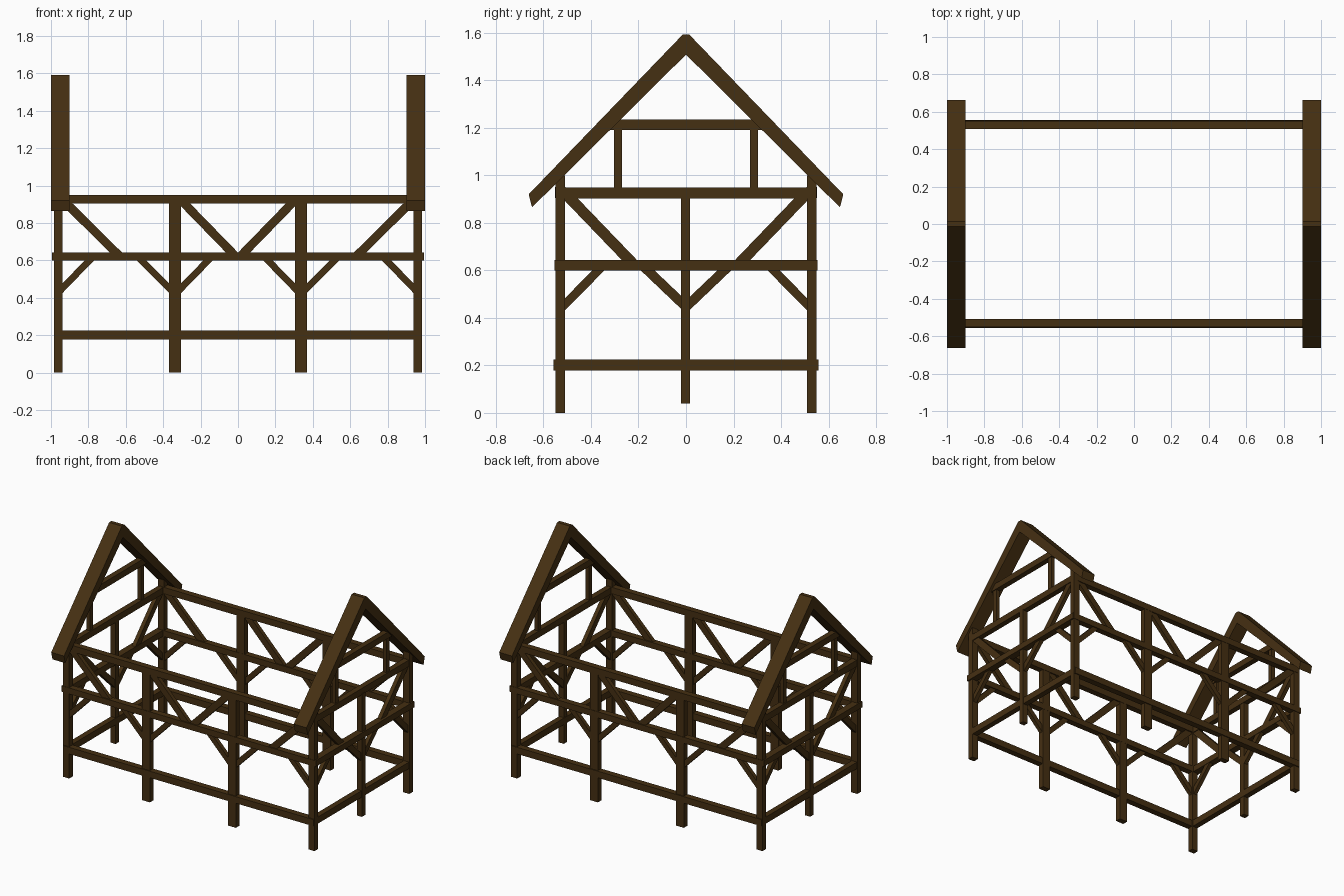
import bpy, bmesh, math

if "Cube" in bpy.data.objects:
    bpy.data.objects.remove(bpy.data.objects["Cube"])

oak = bpy.data.materials.new("dark_oak")
oak.diffuse_color = (0.060, 0.029, 0.006, 1)
oak.use_nodes = True
oak.node_tree.nodes["Principled BSDF"].inputs["Base Color"].default_value = oak.diffuse_color


def prism(name, pts, axis, lo, hi):
    """Extrude a (u, z) outline along x (u = y) or along y (u = x)."""
    bm = bmesh.new()
    rings = []
    for d in (lo, hi):
        rings.append([bm.verts.new((d, u, z) if axis == "x" else (u, d, z)) for u, z in pts])
    a, b = rings
    n = len(pts)
    bm.faces.new(a)
    bm.faces.new(b[::-1])
    for i in range(n):
        bm.faces.new((a[i], b[i], b[(i + 1) % n], a[(i + 1) % n]))
    bmesh.ops.recalc_face_normals(bm, faces=bm.faces)
    me = bpy.data.meshes.new(name)
    bm.to_mesh(me)
    bm.free()
    me.materials.append(oak)
    ob = bpy.data.objects.new(name, me)
    bpy.context.collection.objects.link(ob)
    return ob


def beam(name, axis, u0, u1, z0, z1, lo, hi):
    prism(name, [(u0, z0), (u1, z0), (u1, z1), (u0, z1)], axis, lo, hi)


def brace(name, axis, p, q, w, lo, hi, post_end=False):
    """Diagonal from p to q (beam, cut level); p is cut upright if it meets a post."""
    t = math.atan2(abs(q[1] - p[1]), abs(q[0] - p[0]))
    h, v = w / 2 / math.sin(t), w / 2 / math.cos(t)
    s = 1 if (q[0] - p[0]) * (q[1] - p[1]) > 0 else -1
    if post_end:
        ends = [(p[0], p[1] - v * s), (p[0], p[1] + v * s)]
    else:
        ends = [(p[0] + h, p[1]), (p[0] - h, p[1])]
    prism(name, ends + [(q[0] - h, q[1]), (q[0] + h, q[1])], axis, lo, hi)


# Long walls, front and back
for wall, s in (("front", -1), ("back", 1)):
    def span(a, b):
        return sorted((s * a, s * b))
    lo, hi = span(0.51, 0.55)
    blo, bhi = span(0.517, 0.545)
    for m in (-1, 1):
        a, b = sorted((m * 0.937, m * 0.985))
        beam(wall + "_corner_post", "y", a, b, 0, 1.0, lo, hi)
        a, b = sorted((m * 0.305, m * 0.368))
        beam(wall + "_middle_post", "y", a, b, 0, 0.92, lo, hi)
        # Upper braces
        brace(wall + "_upper_brace", "y", (m * 0.92, 0.907), (m * 0.65, 0.64), 0.046, blo, bhi)
        brace(wall + "_upper_brace", "y", (m * 0.29, 0.907), (m * 0.03, 0.64), 0.046, blo, bhi)
        # Knee braces under the middle rail
        for px, qx in ((0.94, 0.79), (0.367, 0.52), (0.306, 0.155)):
            brace(wall + "_knee_brace", "y", (m * px, 0.45), (m * qx, 0.605), 0.036, blo, bhi, True)
    beam(wall + "_sill", "y", -0.98, 0.98, 0.178, 0.225, *span(0.513, 0.557))
    beam(wall + "_middle_rail", "y", -0.99, 0.99, 0.6, 0.643, *span(0.509, 0.553))
    beam(wall + "_top_plate", "y", -0.97, 0.97, 0.904, 0.95, *span(0.508, 0.552))

# Gable ends, left and right
for end, s in (("left", -1), ("right", 1)):
    def span(a, b):
        return sorted((s * a, s * b))
    lo, hi = span(0.942, 0.982)
    blo, bhi = span(0.948, 0.976)
    beam(end + "_sill", "x", -0.52, 0.52, 0.178, 0.225, lo, hi)
    beam(end + "_middle_rail", "x", -0.551, 0.551, 0.6, 0.643, *span(0.945, 0.995))
    beam(end + "_tie_beam", "x", -0.52, 0.52, 0.902, 0.948, lo, hi)
    beam(end + "_centre_post", "x", -0.02, 0.017, 0.04, 0.91, *span(0.945, 0.985))
    beam(end + "_collar_beam", "x", -0.32, 0.32, 1.19, 1.235, lo, hi)
    for m in (-1, 1):
        a, b = sorted((m * 0.27, m * 0.303))
        beam(end + "_gable_stud", "x", a, b, 0.945, 1.2, blo, bhi)
        brace(end + "_upper_brace", "x", (m * 0.49, 0.905), (m * 0.235, 0.64), 0.046, blo, bhi)
        brace(end + "_knee_brace", "x", (m * 0.512, 0.455), (m * 0.365, 0.603), 0.036, blo, bhi, True)
        brace(end + "_knee_brace", "x", (m * 0.015, 0.46), (m * 0.165, 0.603), 0.04, blo, bhi, True)
    # Rafter pair as one chevron
    half = [(0.014, 1.592), (0.662, 0.92), (0.648, 0.865)]
    outline = half + [(0, 1.508)] + [(-y, z) for y, z in half[::-1]]
    prism(end + "_rafters", outline, "x", *span(0.9, 1.0))
